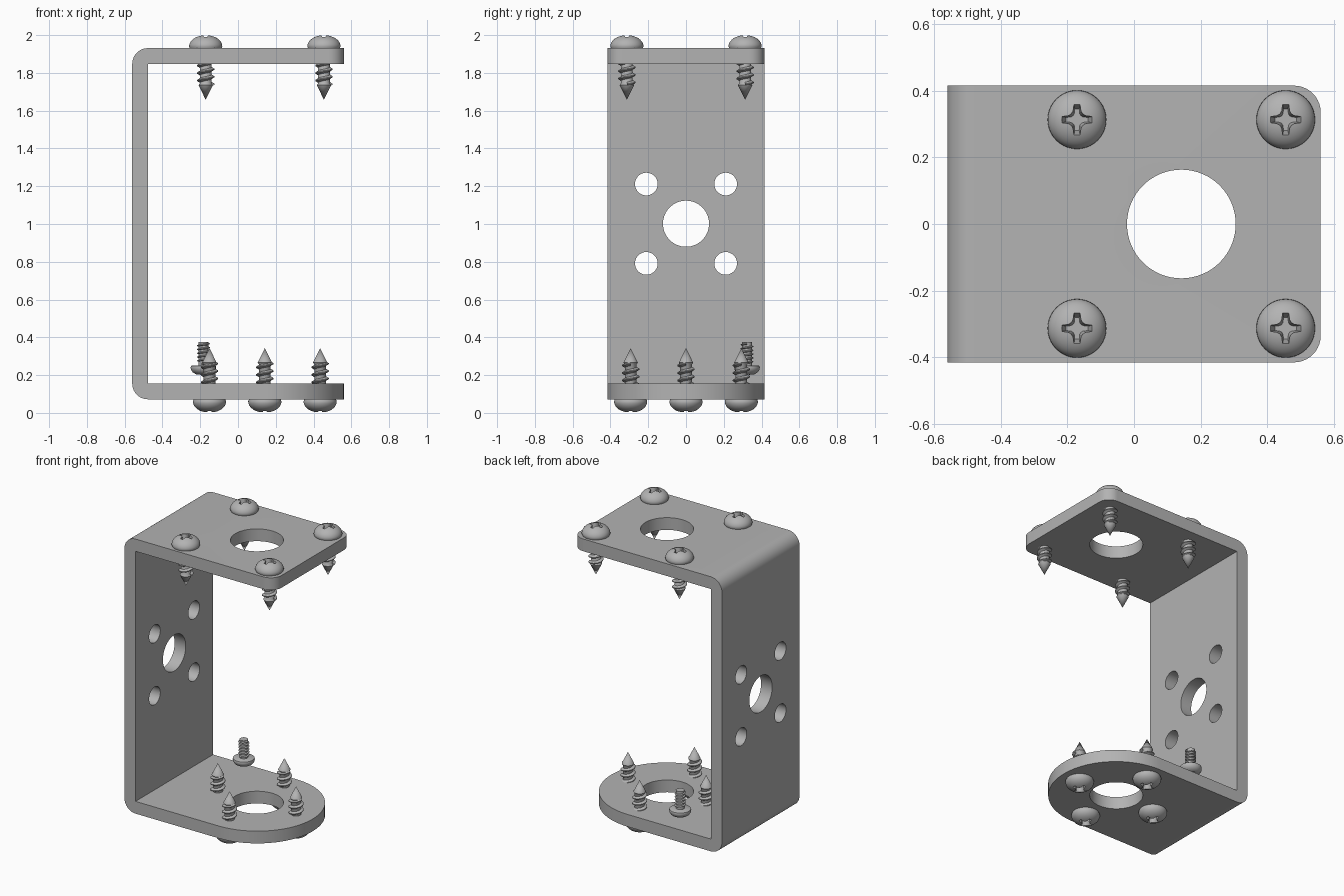
import bpy, bmesh
from math import pi, sin, cos, radians
from mathutils import Vector, Matrix

cube = bpy.data.objects.get("Cube")
if cube:
    bpy.data.objects.remove(cube, do_unlink=True)


def make_material(name, value):
    mat = bpy.data.materials.new(name)
    mat.use_nodes = True
    color = (value, value, value, 1)
    mat.diffuse_color = color
    mat.node_tree.nodes["Principled BSDF"].inputs["Base Color"].default_value = color
    return mat


grey = make_material("grey metal", 0.45)


def add_object(name, mesh, matrix=Matrix()):
    obj = bpy.data.objects.new(name, mesh)
    obj.matrix_world = matrix
    bpy.context.collection.objects.link(obj)
    return obj


def to_mesh(bm, name):
    bmesh.ops.recalc_face_normals(bm, faces=bm.faces)
    mesh = bpy.data.meshes.new(name)
    bm.to_mesh(mesh)
    bm.free()
    mesh.materials.append(grey)
    return mesh


def smooth(mesh, angle=35):
    mesh.shade_smooth()
    mesh.set_sharp_from_angle(angle=radians(angle))


def cut(mesh, cutter_mesh):
    """Return a copy of mesh with the cutter subtracted."""
    body, cutter = add_object("body", mesh), add_object("cutter", cutter_mesh)
    mod = body.modifiers.new("cut", "BOOLEAN")
    mod.operation, mod.solver, mod.object = "DIFFERENCE", "EXACT", cutter
    bpy.context.view_layer.update()
    result = bpy.data.meshes.new_from_object(
        body.evaluated_get(bpy.context.evaluated_depsgraph_get()))
    for obj in (body, cutter):
        bpy.data.objects.remove(obj, do_unlink=True)
    return result


def lathe(name, profile, steps=40):
    """Spin an (r, z) profile around the z axis."""
    bm = bmesh.new()
    verts = [bm.verts.new((r, 0, z)) for r, z in profile]
    edges = [bm.edges.new(pair) for pair in zip(verts, verts[1:])]
    bmesh.ops.spin(bm, geom=verts + edges, cent=(0, 0, 0), axis=(0, 0, 1),
                   angle=2 * pi, steps=steps)
    bmesh.ops.remove_doubles(bm, verts=bm.verts, dist=1e-5)
    return to_mesh(bm, name)


def thread(name, core, outer, z, pitch, turns, steps=24):
    """Sweep a V-shaped ridge along a helix."""
    bm = bmesh.new()
    h = pitch * 0.32
    section = ((core, z - h), (outer, z - h * 0.2), (outer, z + h * 0.2), (core, z + h))
    verts = [bm.verts.new((r, 0, zz)) for r, zz in section]
    face = bm.faces.new(verts)
    bmesh.ops.spin(bm, geom=[face], cent=(0, 0, 0), axis=(0, 0, 1),
                   dvec=(0, 0, pitch / steps), angle=2 * pi * turns,
                   steps=int(steps * turns))
    return to_mesh(bm, name)


def cross_recess(size, bottom, top):
    """Tapered four-pointed driver recess."""
    bm = bmesh.new()
    arm = ((1, -0.2), (1, 0.2), (0.55, 0.25), (0.36, 0.36), (0.25, 0.55))
    rings = []
    for z, scale in ((bottom, 0.65 * size), (top, 1.1 * size)):
        rings.append([bm.verts.new(Matrix.Rotation(k * pi / 2, 3, "Z")
                                   @ Vector((x * scale, y * scale, z)))
                      for k in range(4) for x, y in arm])
    n = len(rings[0])
    for i in range(n):
        j = (i + 1) % n
        bm.faces.new((rings[0][i], rings[0][j], rings[1][j], rings[1][i]))
    for ring in rings:
        bm.faces.new(ring)
    return to_mesh(bm, "recess")


# Bracket: bent strip with rounded ends
X, Y, LOW, HIGH, T = 0.56, 0.415, 0.072, 1.931, 0.083
bm = bmesh.new()
outline = [(X, LOW), (X, LOW + T), (-X + T, LOW + T), (-X + T, HIGH - T),
           (X, HIGH - T), (X, HIGH), (-X, HIGH), (-X, LOW)]
face = bm.faces.new([bm.verts.new((x, -Y, z)) for x, z in outline])
sweep = bmesh.ops.extrude_face_region(bm, geom=[face])
bmesh.ops.translate(bm, vec=(0, 2 * Y, 0),
                    verts=[v for v in sweep["geom"] if isinstance(v, bmesh.types.BMVert)])
bmesh.ops.recalc_face_normals(bm, faces=bm.faces)


def round_edges(test, radius, segments):
    edges = [e for e in bm.edges if test(*(v.co for v in e.verts))]
    bmesh.ops.bevel(bm, geom=edges, offset=radius, segments=segments,
                    profile=0.5, affect="EDGES")


def plate_end(a, b, low):
    mid = (a + b) / 2
    return a.x > X - 0.01 and b.x > X - 0.01 and abs(a.y - b.y) < 0.01 \
        and abs(a.z - b.z) > 0.01 and (mid.z < 1) == low


round_edges(lambda a, b: a.x < -X + 0.01 and b.x < -X + 0.01
            and abs(a.y - b.y) > 0.5, T, 10)
round_edges(lambda a, b: plate_end(a, b, False), 0.08, 10)
round_edges(lambda a, b: plate_end(a, b, True), Y - 0.001, 24)
bracket = to_mesh(bm, "bracket")

# Holes: one through both plates, five through the upright
MID, CX = (LOW + HIGH) / 2, 0.142
holes = [(0.163, (CX, 0, MID), "Z", 3)]
holes += [(0.122, (-X, 0, MID), "Y", 0.4)]
holes += [(0.06, (-X, sy * 0.21, MID + sz * 0.21), "Y", 0.4)
          for sy in (-1, 1) for sz in (-1, 1)]
bm = bmesh.new()
for radius, centre, axis, depth in holes:
    turn = Matrix.Rotation(pi / 2, 4, "Y") if axis == "Y" else Matrix()
    bmesh.ops.create_cone(bm, cap_ends=True, segments=64, radius1=radius, radius2=radius,
                          depth=depth, matrix=Matrix.Translation(centre) @ turn)
bracket = cut(bracket, to_mesh(bm, "holes"))
smooth(bracket)
add_object("bracket", bracket)

# Wood screw parts, seated at z = 0 and pointing down
R, H, RIM = 0.088, 0.07, 0.01
dome = [(R * cos(a), RIM + (H - RIM) * sin(a)) for a in (k * pi / 20 for k in range(10))]
head = lathe("screw_head", [(0, 0), (R - 0.004, 0)] + dome + [(0, H)])
head = cut(head, cross_recess(0.05, 0.02, 0.09))
shaft = lathe("screw_shaft", [(0, 0), (0.031, 0), (0.031, -0.185),
                              (0.038, -0.195), (0, -0.272)], 24)
ridge = thread("screw_thread", 0.028, 0.046, -0.19, 0.04, 3.2)

# Machine screw parts, same orientation
r, h = 0.068, 0.052
pan = lathe("bolt_head", [(0, 0), (r - 0.008, 0), (r - 0.002, 0.004), (r, 0.012),
                          (r - 0.002, 0.024), (r - 0.012, 0.038), (r - 0.03, 0.048), (0, h)])
pan = cut(pan, cross_recess(0.036, 0.016, 0.07))
stud = lathe("bolt_shaft", [(0, 0), (0.026, 0), (0.026, -0.122), (0, -0.122)], 24)
fine = thread("bolt_thread", 0.024, 0.034, -0.114, 0.02, 5.3)

for mesh in (head, shaft, ridge, pan, stud, fine):
    smooth(mesh)


def place(prefix, meshes, location, upward=False):
    matrix = Matrix.Translation(location)
    if upward:
        matrix = matrix @ Matrix.Rotation(pi, 4, "X")
    for part, mesh in zip(("head", "shaft", "thread"), meshes):
        add_object(f"{prefix}_{part}", mesh, matrix)


# Top screws in a square, bottom screws in a diamond
for sx in (-1, 1):
    for sy in (-1, 1):
        place("top_screw", (head, shaft, ridge), (CX + sx * 0.313, sy * 0.313, HIGH - 0.001))
for dx, dy in ((1, 0), (0, 1), (-1, 0), (0, -1)):
    place("bottom_screw", (head, shaft, ridge),
          (CX + dx * 0.293, dy * 0.293, LOW - 0.001), True)

# Loose bolt above the lower plate
place("bolt", (pan, stud, fine), (-0.183, 0.323, 0.252), True)
